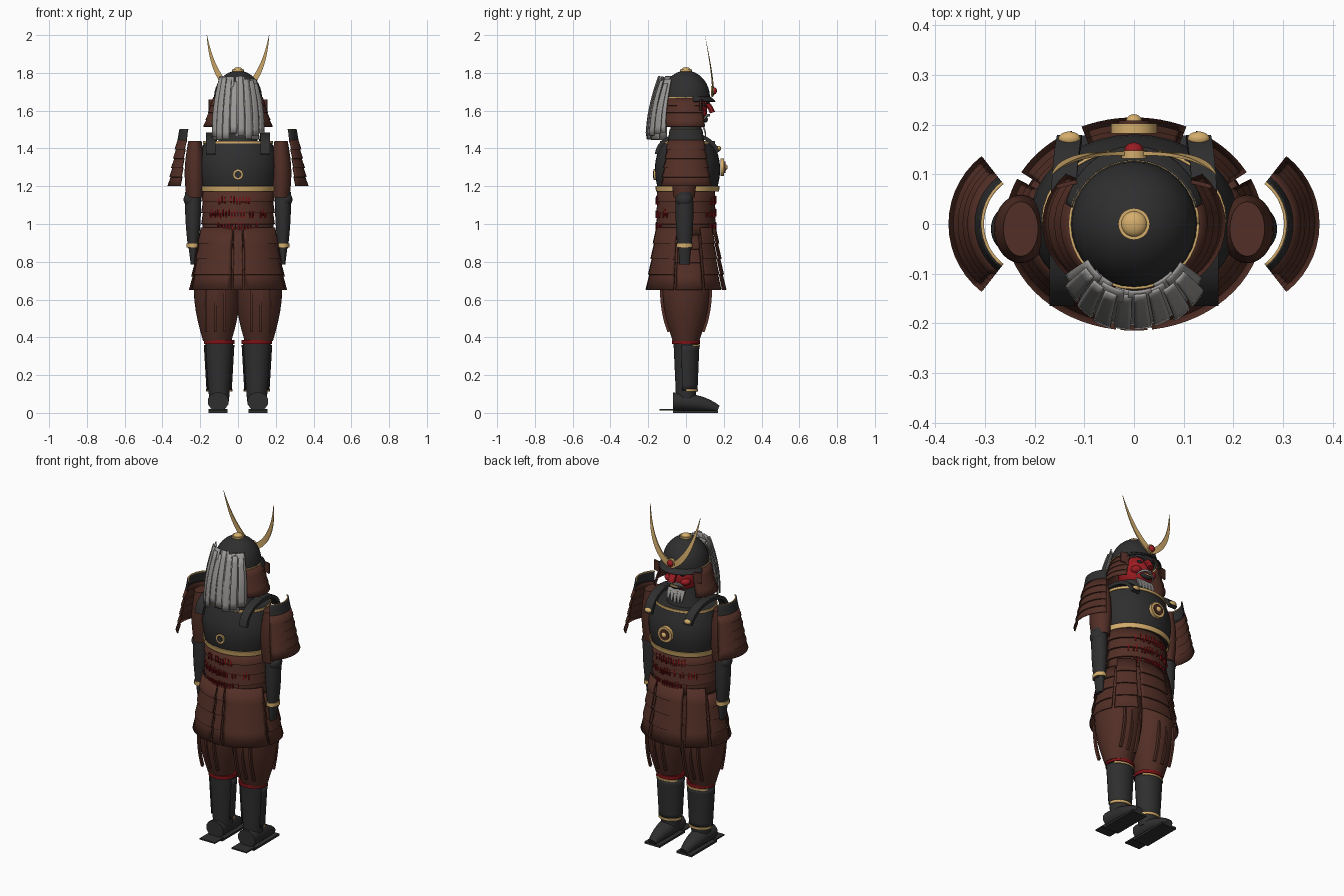
import bpy, bmesh, math, random
from mathutils import Vector, Matrix

random.seed(4)
if "Cube" in bpy.data.objects:
    bpy.data.objects.remove(bpy.data.objects["Cube"])


def material(name, *colour):
    m = bpy.data.materials.new(name)
    m.use_nodes = True
    m.diffuse_color = (*colour, 1)
    m.node_tree.nodes["Principled BSDF"].inputs["Base Color"].default_value = (*colour, 1)
    return m


BROWN = material("brown lacquer", .085, .028, .019)
BLACK = material("black lacquer", .028, .028, .029)
GOLD = material("gold", .66, .42, .15)
RED = material("red cord", .2, .006, .008)
MASK = material("red mask", .33, .012, .016)
GREY = material("grey hair", .33, .32, .31)
X, Y, Z = Matrix.Identity(3)


def finish(name, bm, mat, mirror=False, thick=0):
    """Turn a bmesh into a shaded object, optionally thickened and mirrored."""
    bmesh.ops.recalc_face_normals(bm, faces=bm.faces)
    mesh = bpy.data.meshes.new(name)
    bm.to_mesh(mesh)
    bm.free()
    mesh.materials.append(mat)
    part = bpy.data.objects.new(name, mesh)
    bpy.context.collection.objects.link(part)
    if thick:
        solid = part.modifiers.new("thickness", "SOLIDIFY")
        solid.thickness, solid.offset = thick, 0
    if mirror:
        part.modifiers.new("mirror", "MIRROR")
    bpy.ops.object.select_all(action="DESELECT")
    bpy.context.view_layer.objects.active = part
    part.select_set(True)
    bpy.ops.object.shade_smooth_by_angle(angle=math.radians(40))


def skin(bm, rows, closed):
    for lower, upper in zip(rows, rows[1:]):
        for i in range(len(lower) - (not closed)):
            j = (i + 1) % len(lower)
            bm.faces.new((lower[i], lower[j], upper[j], upper[i]))
    if closed:
        bm.faces.new(rows[0])
        bm.faces.new(rows[-1])


def pair(radius):
    return Vector(radius if isinstance(radius, tuple) else (radius, radius))


def shell(name, mat, bottom, top, base, crown=None, bulge=0, at=(0, 0), arc=None,
          lames=0, flare=.007, n=36, thick=.006, mirror=False):
    """Elliptical wall from base to crown radius; lames cut it into overlapping flared rows."""
    base = pair(base)
    crown = pair(crown) if crown else base
    if lames:
        levels = [(1 - (i + k) / lames, flare * k) for i in range(lames) for k in (0, .98)]
    else:
        levels = [(i / 8, bulge * math.sin(math.pi * i / 8)) for i in range(9)]
    first, last = arc or (0, 360)
    bm, rows = bmesh.new(), []
    for t, extra in levels:
        r = base.lerp(crown, t) + pair(extra)
        angles = [math.radians(first + (last - first) * i / n) for i in range(n + bool(arc))]
        rows.append([bm.verts.new((at[0] + r.x * math.cos(a), at[1] + r.y * math.sin(a),
                                   bottom + (top - bottom) * t)) for a in angles])
    skin(bm, rows, not arc)
    finish(name, bm, mat, mirror, thick if arc else 0)


def strip(name, mat, start, bend, end, width, depth, side=X, taper=1, n=4, steps=8, mirror=False):
    """Bar along a curve through three control points, narrowing towards its end."""
    start, bend, end = Vector(start), Vector(bend), Vector(end)
    bm, rows = bmesh.new(), []
    for t in (i / steps for i in range(steps + 1)):
        centre = start.lerp(bend, t).lerp(bend.lerp(end, t), t)
        up = (bend - start).lerp(end - bend, t).cross(side).normalized()
        size = (1 - (1 - taper) * t * t) / math.cos(math.pi / n)
        angles = [math.pi * (2 * k + 1) / n for k in range(n)]
        rows.append([bm.verts.new(centre + size * (side * width * math.cos(a) + up * depth * math.sin(a)))
                     for a in angles])
    skin(bm, rows, True)
    finish(name, bm, mat, mirror)


def disc(name, mat, at, radius, depth, turn=math.pi / 2):
    bm = bmesh.new()
    bmesh.ops.create_cone(bm, cap_ends=True, segments=20, radius1=radius, radius2=radius, depth=depth,
                          matrix=Matrix.Translation(at) @ Matrix.Rotation(turn, 4, "X"))
    finish(name, bm, mat)


def ball(name, mat, at, size, half=False, mirror=False):
    bm = bmesh.new()
    bmesh.ops.create_uvsphere(bm, u_segments=32, v_segments=16, radius=1,
                              matrix=Matrix.Translation(at) @ Matrix.Diagonal((*size, 1)))
    if half:
        below = [v for v in bm.verts if v.co.z < at[2] - .01]
        bmesh.ops.delete(bm, geom=below, context="VERTS")
    finish(name, bm, mat, mirror)


# Feet, shins and trousers
LEG = (.1, 0)
strip("foot", BLACK, (.105, -.07, .06), (.105, .08, .06), (.105, .17, .02),
      width=.055, depth=.048, taper=.4, n=12, mirror=True)
strip("sandal_base", BLACK, (.105, -.07, .006), (.105, 0, .006), (.105, .17, .006), .05, .006, mirror=True)
strip("sandal_heel", BLACK, (.105, -.14, .016), (.105, -.1, .016), (.105, -.06, .016), .05, .004, mirror=True)
shell("shin", BLACK, bottom=.06, top=.37, base=.052, crown=(.074, .066), at=LEG, mirror=True)
shell("shin_guard", BLACK, bottom=.12, top=.36, base=(.064, .058), crown=(.078, .068),
      at=LEG, arc=(-20, 200), mirror=True)
shell("shin_guard_trim", GOLD, bottom=.113, top=.127, base=(.067, .061), at=LEG, arc=(0, 180), mirror=True)
shell("knee_trim", GOLD, bottom=.352, top=.362, base=(.08, .07), at=LEG, arc=(30, 150), mirror=True)
shell("knee_cord", RED, bottom=.365, top=.385, base=(.081, .074), at=LEG, mirror=True)
shell("trouser_leg", BROWN, bottom=.38, top=.8, base=(.075, .07), crown=(.118, .14),
      bulge=.024, at=(.11, 0), mirror=True)
for x in (.07, .12, .17):
    for face in (-1, 1):
        strip("trouser_pleat", BROWN, (x, face * .09, .43), (x, face * .13, .53), (x, face * .13, .66),
              width=.006, depth=.008, mirror=True)

# Skirt panels hanging from the waist
for middle, half in ((90, 24), (45, 16), (5, 20), (-50, 32), (-90, 6)):
    shell("skirt_panel", BROWN, bottom=.65, top=.94 if middle == 5 else .98, base=(.25, .205), crown=(.205, .155),
          arc=(middle - half, middle + half), lames=4, n=12, mirror=abs(middle) != 90)
shell("skirt_lining", BROWN, bottom=.76, top=1, base=(.2, .15), crown=(.18, .14))

# Waist rows with red lacing
shell("waist_rows", BROWN, bottom=.94, top=1.18, base=(.184, .148), arc=(0, 360), lames=4, flare=.009)
lacing = bmesh.new()
for z, spread in ((1.125, 32), (1.055, 50), (.985, 34)):
    for step in range(-spread, spread + 1, 5):
        for face in (90, 270):
            if random.random() < .2:
                continue
            a = math.radians(face + step)
            spot = Matrix.Translation((.188 * math.cos(a), .156 * math.sin(a), z + random.uniform(-.006, .006)))
            bmesh.ops.create_cube(lacing, size=1, matrix=spot @ Matrix.Rotation(a, 4, "Z")
                                  @ Matrix.Diagonal((.009, .007, .036, 1)))
finish("waist_lacing", lacing, RED)

# Breastplate with trims, straps and crests
CHEST = (0, .008)
shell("breastplate", BLACK, bottom=1.18, top=1.43, base=(.19, .155), crown=(.18, .14), bulge=.025, at=CHEST)
shell("breastplate_trim", GOLD, bottom=1.172, top=1.2, base=(.197, .163), crown=(.203, .168), at=CHEST, arc=(0, 360))
shell("neckline_trim", GOLD, bottom=1.425, top=1.44, base=(.183, .143), at=CHEST, arc=(0, 360))
strip("back_strap", BLACK, (.145, -.155, 1.37), (.145, -.14, 1.47), (.145, .01, 1.475), .025, .01, mirror=True)
strip("front_strap", BLACK, (.145, 0, 1.475), (.14, .13, 1.475), (.13, .17, 1.38), .025, .01, mirror=True)
ball("strap_stud", GOLD, (.13, .172, 1.4), size=(.022, .014, .014), mirror=True)
disc("front_crest", GOLD, (0, .192, 1.3), radius=.046, depth=.02)
disc("front_crest_inset", BROWN, (0, .198, 1.3), radius=.031, depth=.02)
ball("front_crest_boss", GOLD, (0, .207, 1.3), size=(.016, .014, .016))
disc("back_ring", GOLD, (0, -.164, 1.262), radius=.028, depth=.016)
disc("back_ring_inset", BLACK, (0, -.166, 1.262), radius=.018, depth=.016)

# Arms and hands
ARM = (.238, -.008)
shell("upper_sleeve", BROWN, bottom=1.14, top=1.44, base=(.045, .055), crown=(.035, .055),
      bulge=.014, at=(.228, -.01), mirror=True)
shell("forearm", BLACK, bottom=.87, top=1.17, base=(.026, .036), crown=(.042, .045), bulge=.006, at=ARM, mirror=True)
ball("elbow_plate", BLACK, (.25, -.01, 1.13), size=(.038, .046, .04), mirror=True)
shell("wrist_trim", GOLD, bottom=.875, top=.897, base=(.034, .043), at=ARM, mirror=True)
shell("hand", BLACK, bottom=.785, top=.88, base=(.012, .026), crown=(.024, .034), at=ARM, mirror=True)

# Shoulder guards
GUARD = dict(at=(.2, 0), arc=(-52, 52), n=14, mirror=True)
shell("shoulder_guard", BROWN, bottom=1.2, top=1.445, base=.164, crown=.117, lames=5, **GUARD)
shell("shoulder_guard_cap", BLACK, bottom=1.435, top=1.5, base=.119, crown=.108, **GUARD)
shell("shoulder_guard_rim", GOLD, bottom=1.497, top=1.503, base=.105, **GUARD)

# Throat, mask and beard
shell("throat_guard", BLACK, bottom=1.42, top=1.54, base=(.11, .1), crown=.075)
ball("face_mask", MASK, (0, .012, 1.6), size=(.09, .1, .1))
strip("nose", MASK, (0, .1, 1.65), (0, .13, 1.62), (0, .14, 1.59), width=.02, depth=.014, n=8)
ball("cheek", MASK, (.05, .078, 1.585), size=(.03, .03, .022), mirror=True)
ball("eye", BLACK, (.04, .098, 1.63), size=(.02, .008, .009), mirror=True)
ball("mouth", BLACK, (0, .102, 1.553), size=(.038, .014, .016))
strip("eyebrow", BLACK, (.012, .115, 1.64), (.05, .115, 1.67), (.075, .08, 1.655),
      width=.006, depth=.008, side=Y, taper=.4, mirror=True)
strip("teeth", GOLD, (-.025, .114, 1.558), (0, .114, 1.558), (.025, .114, 1.558), width=.003, depth=.004, side=Y)
strip("moustache", GREY, (.004, .12, 1.576), (.04, .11, 1.58), (.06, .09, 1.545),
      width=.006, depth=.006, side=Y, taper=.3, mirror=True)
for k in range(-2, 3):
    x = .022 * k
    strip("beard_lock", GREY, (x, .085, 1.53), (x, .105, 1.49), (x, .105, 1.45 + .01 * abs(k)),
          width=.011, depth=.004, taper=.4)

# Helmet with neck guard, brim and horns
ball("helmet_bowl", BLACK, (0, 0, 1.67), size=(.127, .127, .142), half=True)
ball("helmet_knob", GOLD, (0, 0, 1.814), size=(.026, .026, .016))
disc("helmet_knob_base", GOLD, (0, 0, 1.81), radius=.032, depth=.014, turn=0)
shell("helmet_rim", GOLD, bottom=1.664, top=1.672, base=.129, arc=(0, 360))
shell("brim", BLACK, bottom=1.648, top=1.672, base=(.14, .155), crown=.128, arc=(15, 165))
shell("neck_guard", BROWN, bottom=1.515, top=1.665, base=(.178, .145), crown=(.13, .124),
      arc=(-222, 42), lames=4, flare=.004)
strip("neck_guard_wing", BROWN, (.115, .085, 1.63), (.14, .08, 1.63), (.155, .075, 1.63),
      width=.03, depth=.004, side=Z, mirror=True)
strip("horn", GOLD, (0, .14, 1.69), (.13, .15, 1.75), (.165, .1, 2),
      width=.004, depth=.018, side=Y, taper=.05, steps=16, mirror=True)
disc("helmet_crest", GOLD, (0, .14, 1.705), radius=.026, depth=.016)
ball("helmet_crest_jewel", MASK, (0, .149, 1.705), size=(.019, .015, .019))

# Hair falling behind the helmet in two layers of ragged locks
for layer, half in ((0, 12), (.012, 6)):
    for middle in range(220, 330, 14):
        grow = layer + random.uniform(-.005, .005)
        arc = (middle - half, middle + half)
        shell("hair_lock", GREY, bottom=random.uniform(1.445, 1.49), top=random.uniform(1.74, 1.785),
              base=(.155 + grow, .18 + grow), crown=(.11 + grow, .115 + grow), bulge=.014, at=(0, -.02), arc=arc, n=4)
